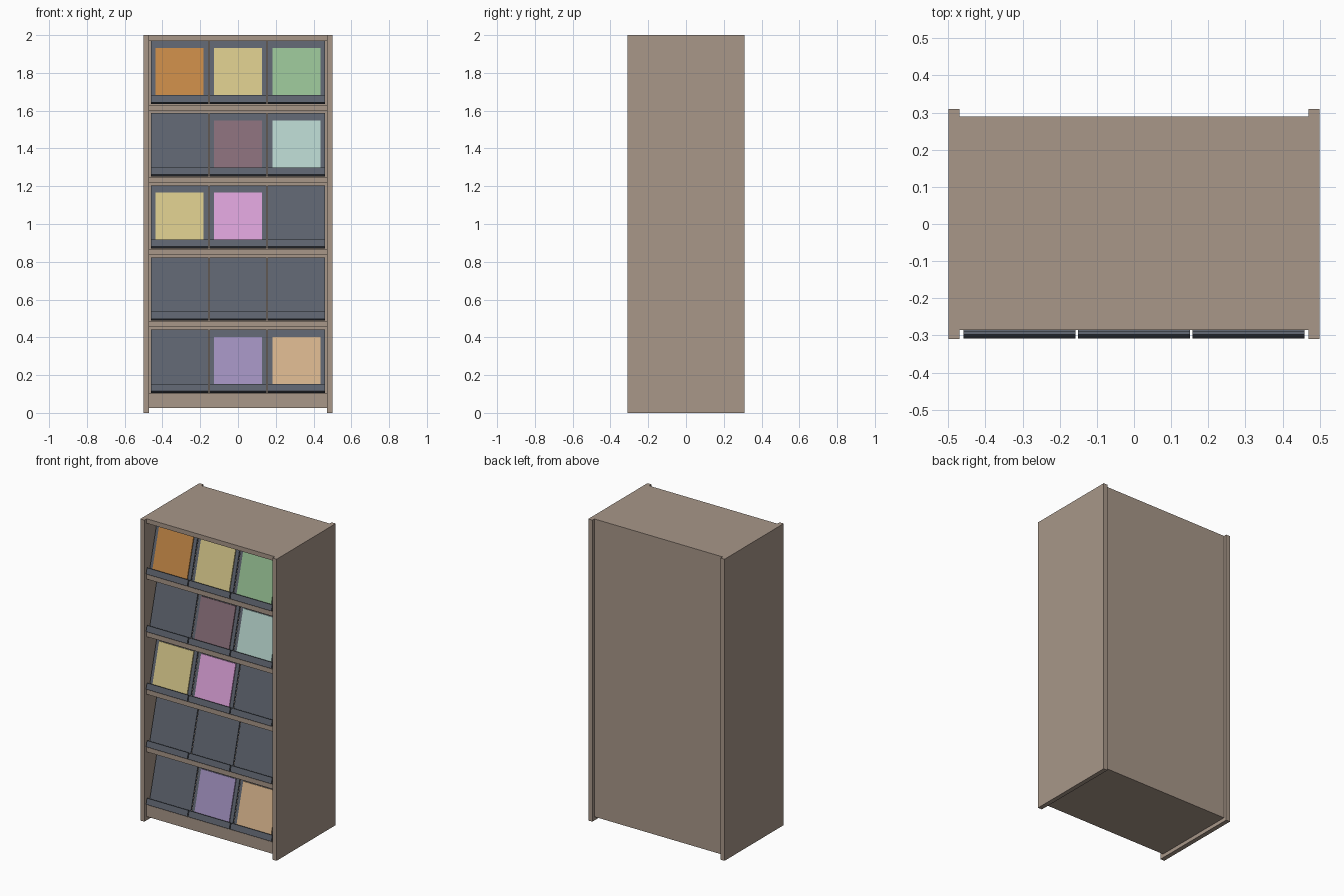
import bpy, bmesh, math
from mathutils import Vector

if "Cube" in bpy.data.objects:
    bpy.data.objects.remove(bpy.data.objects["Cube"])


def mat(name, r, g, b):
    m = bpy.data.materials.new(name)
    lin = [((c / 255 + 0.055) / 1.055) ** 2.4 for c in (r, g, b)]
    m.diffuse_color = (*lin, 1)
    m.use_nodes = True
    m.node_tree.nodes["Principled BSDF"].inputs["Base Color"].default_value = m.diffuse_color
    return m


wood = mat("taupe_wood", 168, 151, 137)
slate = mat("slate_grey", 93, 99, 110)
C = {
    "orange": mat("orange", 196, 136, 70),
    "yellow": mat("yellow", 212, 198, 137),
    "green": mat("green", 149, 191, 147),
    "mauve": mat("mauve", 134, 108, 119),
    "mint": mat("mint", 180, 209, 202),
    "pink": mat("pink", 216, 159, 214),
    "purple": mat("purple", 159, 143, 188),
    "tan": mat("tan", 212, 178, 139),
}


def extrude_x(name, profile, x0, x1, material):
    """Extrude a (y, z) profile from x0 to x1."""
    bm = bmesh.new()
    f = bm.faces.new([bm.verts.new((x0, y, z)) for y, z in profile])
    r = bmesh.ops.extrude_face_region(bm, geom=[f])
    verts = [v for v in r["geom"] if isinstance(v, bmesh.types.BMVert)]
    bmesh.ops.translate(bm, verts=verts, vec=Vector((x1 - x0, 0, 0)))
    bmesh.ops.recalc_face_normals(bm, faces=bm.faces)
    me = bpy.data.meshes.new(name)
    bm.to_mesh(me)
    bm.free()
    me.materials.append(material)
    ob = bpy.data.objects.new(name, me)
    bpy.context.collection.objects.link(ob)
    return ob


def box(name, x0, x1, y0, y1, z0, z1, material):
    return extrude_x(name, [(y0, z0), (y1, z0), (y1, z1), (y0, z1)], x0, x1, material)


# Carcass
FRONT, BACK, IN = -0.286, 0.289, 0.47
box("left_side", -0.5, -IN, -0.31, 0.31, 0, 2, wood)
box("right_side", IN, 0.5, -0.31, 0.31, 0, 2, wood)
box("top_board", -IN, IN, FRONT, BACK, 1.97, 2, wood)
box("back_panel", -IN, IN, BACK - 0.02, BACK, 0.1, 1.97, wood)
box("base", -IN, IN, FRONT, BACK, 0.025, 0.103, wood)

# Tilted display trays with a front lip, some holding a magazine
TILT = math.radians(15)
SIN, COS = math.sin(TILT), math.cos(TILT)
tray_profile = [(0, 0), (0.04, 0), (0.04, 0.039), (0.032, 0.039),
                (0.032, 0.006), (0.008, 0.006), (0.008, 0.344), (0, 0.344)]
cover_profile = [(0.008, 0.006), (0.015, 0.006), (0.015, 0.303), (0.008, 0.303)]


def tilted(profile, z0):
    return [(-0.269 - n * COS + s * SIN, z0 + n * SIN + s * COS) for n, s in profile]


rows = [
    ("orange", "yellow", "green"),
    (None, "mauve", "mint"),
    ("yellow", "pink", None),
    (None, None, None),
    (None, "purple", "tan"),
]
for i, row in enumerate(rows):
    z = 1.634 - 0.382 * i
    if i < 4:
        box(f"shelf_{i + 1}", -IN, IN, FRONT, BACK - 0.02, z - 0.034, z - 0.003, wood)
    for j, colour in enumerate(row):
        x = (j - 1) * 0.3085
        extrude_x(f"tray_{i + 1}_{j + 1}", tilted(tray_profile, z), x - 0.151, x + 0.151, slate)
        if colour:
            extrude_x(f"magazine_{i + 1}_{j + 1}", tilted(cover_profile, z),
                      x - 0.127, x + 0.127, C[colour])
